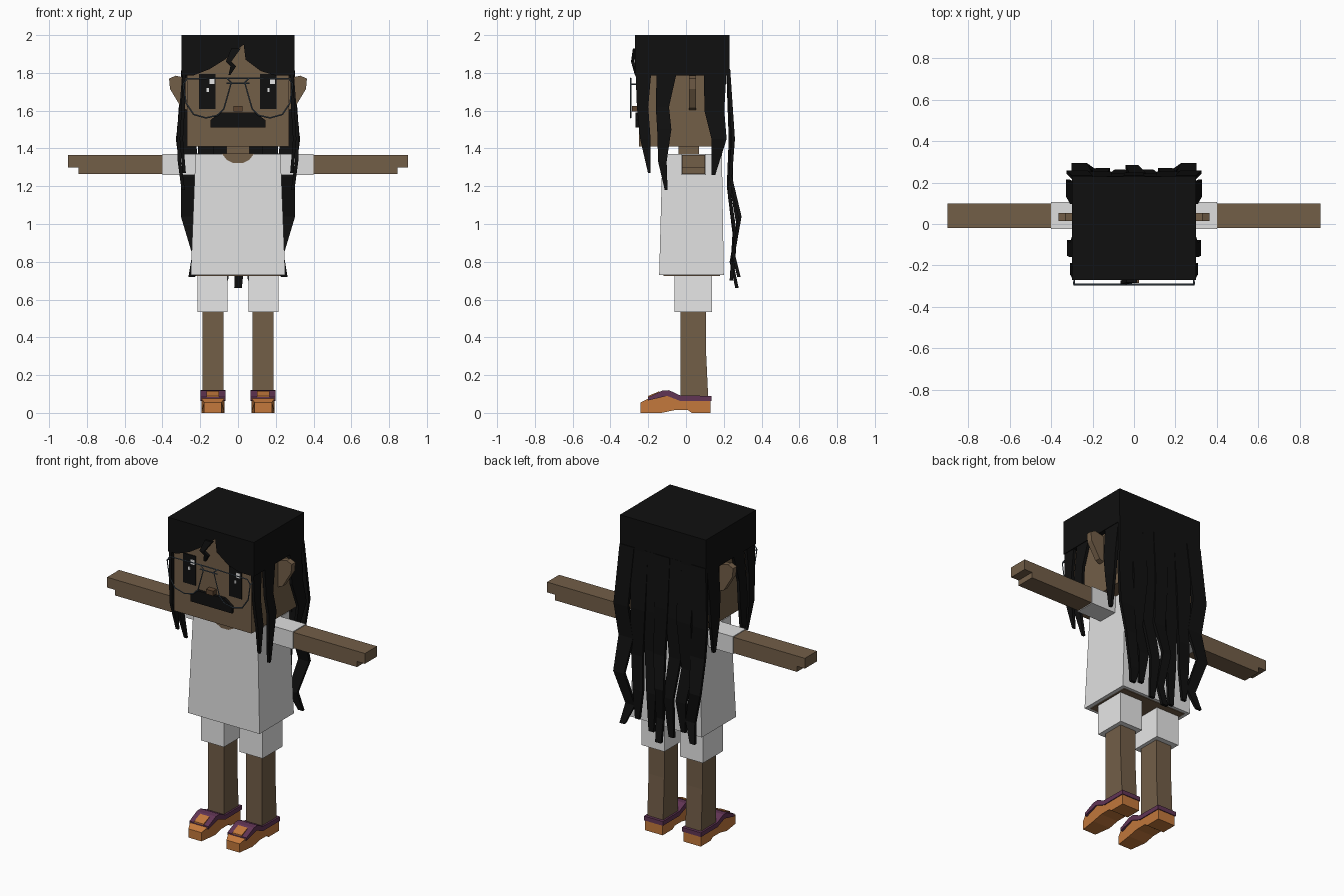
import bpy, bmesh
from mathutils import Vector

cube = bpy.data.objects.get("Cube")
if cube:
    bpy.data.objects.remove(cube, do_unlink=True)


def material(name, r, g, b):
    m = bpy.data.materials.new(name)
    m.use_nodes = True
    m.diffuse_color = (r, g, b, 1)
    m.node_tree.nodes["Principled BSDF"].inputs["Base Color"].default_value = (r, g, b, 1)
    return m


SKIN = material("brown skin", .17, .112, .064)
HAIR = material("black hair", .005, .005, .005)
SHIRT = material("shirt white", .74, .74, .74)
SHORTS = material("shorts white", .8, .8, .8)
ORANGE = material("shoe orange", .55, .19, .045)
PURPLE = material("shoe purple", .12, .035, .09)
WIRE = material("wire grey", .07, .1, .13)
NOSE = material("nose brown", .11, .06, .03)


def loft(name, rings, mat):
    """Closed solid through a list of equal-length rings of points."""
    bm = bmesh.new()
    loops = [[bm.verts.new(p) for p in ring] for ring in rings]
    n = len(loops[0])
    for low, high in zip(loops, loops[1:]):
        for i in range(n):
            j = (i + 1) % n
            bm.faces.new((low[i], low[j], high[j], high[i]))
    bm.faces.new(loops[0])
    bm.faces.new(loops[-1])
    bmesh.ops.recalc_face_normals(bm, faces=bm.faces)
    mesh = bpy.data.meshes.new(name)
    bm.to_mesh(mesh)
    bm.free()
    mesh.materials.append(mat)
    ob = bpy.data.objects.new(name, mesh)
    bpy.context.collection.objects.link(ob)
    return ob


def rect(x, y, z):
    return [(x[0], y[0], z), (x[1], y[0], z), (x[1], y[1], z), (x[0], y[1], z)]


def box(name, x, y, z, mat):
    return loft(name, [rect(x, y, z[0]), rect(x, y, z[1])], mat)


def front_prism(name, pts, y, mat):
    return loft(name, [[(px, d, pz) for px, pz in pts] for d in y], mat)


def side_prism(name, pts, x, mat):
    return loft(name, [[(d, py, pz) for py, pz in pts] for d in x], mat)


def strand(name, path, across, thick=.018):
    """Flat lock of hair; path holds (x, y, z, width)."""
    wide = Vector(across)
    thin = Vector((wide.y, wide.x, 0)) * thick / 2
    rings = []
    for x, y, z, w in path:
        c, h = Vector((x, y, z)), wide * w / 2
        rings.append([c - h - thin, c + h - thin, c + h + thin, c - h + thin])
    return loft(name, rings, HAIR)


def wire(name, pts, closed=False):
    cu = bpy.data.curves.new(name, "CURVE")
    cu.dimensions = "3D"
    cu.bevel_depth = .004
    cu.bevel_resolution = 0
    sp = cu.splines.new("POLY")
    sp.points.add(len(pts) - 1)
    for p, co in zip(sp.points, pts):
        p.co = (*co, 1)
    sp.use_cyclic_u = closed
    cu.materials.append(WIRE)
    ob = bpy.data.objects.new(name, cu)
    bpy.context.collection.objects.link(ob)


# Head, neck and hair cap with a notched fringe
box("head", (-.27, .27), (-.25, .205), (1.41, 1.97), SKIN)
box("neck", (-.06, .06), (-.04, .07), (1.33, 1.42), SKIN)
box("hair_cap", (-.3, .3), (-.24, .23), (1.785, 2), HAIR)
front_prism("fringe", [(-.3, 2), (-.3, 1.785), (-.24, 1.785), (-.15, 1.82), (-.07, 1.87),
                       (.03, 1.95), (.04, 1.87), (.12, 1.81), (.2, 1.785), (.3, 1.785),
                       (.3, 2)], (-.27, -.24), HAIR)
strand("fringe_tuft", [(-.01, -.272, 1.93, .05), (-.05, -.282, 1.86, .03),
                       (-.025, -.275, 1.835, .03), (-.045, -.262, 1.79, .01)], (1, 0, 0))

# Face
for eye, glint, spark in ((-.162, -.137, -.16), (.16, .182, .162)):
    box("eye", (eye - .044, eye + .044), (-.256, -.249), (1.61, 1.795), HAIR)
    box("eye_glint", (glint - .013, glint + .013), (-.259, -.25), (1.74, 1.77), SHORTS)
    box("eye_spark", (spark - .006, spark + .006), (-.259, -.25), (1.7, 1.72), SHORTS)
box("nose", (-.025, .025), (-.285, -.25), (1.595, 1.625), NOSE)
front_prism("moustache", [(-.145, 1.51), (.145, 1.51), (.145, 1.55), (.09, 1.59),
                          (-.1, 1.59), (-.145, 1.55)], (-.268, -.249), HAIR)

# Spectacles
for s in (1, -1):
    rim = [(.035, 1.75), (.06, 1.772), (.27, 1.768), (.29, 1.74), (.275, 1.64),
           (.235, 1.58), (.17, 1.562), (.11, 1.575), (.075, 1.61)]
    wire("glasses_rim", [(s * x, -.292, z) for x, z in rim], True)
    wire("glasses_temple", [(s * .29, -.292, 1.74), (s * .285, -.22, 1.74)])
for z in (1.745, 1.772):
    wire("glasses_bridge", [(-.06, -.292, z), (.06, -.292, z)])

# Hair down the back
strand("back_lock_centre", [(0, .225, 1.82, .1), (0, .24, 1.5, .09), (.015, .24, 1.2, .08),
                            (-.01, .275, 1, .06), (.01, .24, .8, .05), (0, .27, .66, .04)], (1, 0, 0))
for s in (1, -1):
    locks = {
        "outer": [(.25, .225, 1.82, .1), (.275, .25, 1.45, .1), (.25, .235, 1.25, .1),
                  (.265, .285, 1.04, .075), (.21, .25, .84, .065), (.245, .28, .72, .035)],
        "middle": [(.165, .22, 1.82, .12), (.16, .245, 1.45, .1), (.175, .23, 1.15, .08),
                   (.15, .26, .95, .07), (.16, .25, .76, .03)],
        "inner": [(.075, .222, 1.82, .11), (.08, .235, 1.45, .1), (.085, .225, 1.2, .08),
                  (.06, .255, .95, .065), (.07, .24, .7, .035)],
    }
    for label, path in locks.items():
        strand("back_lock_" + label, [(s * x, y, z, w) for x, y, z, w in path], (1, 0, 0))

    # Hair in front of and behind the ears
    sides = {
        "front": [(.285, -.225, 1.82, .085), (.29, -.23, 1.62, .06),
                  (.3, -.215, 1.45, .055), (.285, -.195, 1.27, .012)],
        "temple": [(.285, -.1, 1.82, .11), (.3, -.125, 1.62, .07), (.315, -.115, 1.5, .075),
                   (.31, -.125, 1.33, .045), (.29, -.105, 1.18, .015)],
        "rear": [(.285, .155, 1.82, .12), (.3, .15, 1.6, .105),
                 (.32, .175, 1.45, .08), (.295, .145, 1.26, .02)],
    }
    for label, path in sides.items():
        strand("side_lock_" + label, [(s * x, y, z, w) for x, y, z, w in path], (0, 1, 0))

    # Ears
    ear = [(.26, 1.77), (.33, 1.785), (.365, 1.77), (.36, 1.715), (.3, 1.615), (.26, 1.6)]
    front_prism("ear", [(s * x, z) for x, z in ear], (.015, .052), SKIN)

    # Arms and sleeves
    box("sleeve", (s * .19, s * .4), (-.025, .105), (1.26, 1.37), SHIRT)
    arm = [(.38, 1.365), (.9, 1.365), (.9, 1.3), (.845, 1.3), (.845, 1.265), (.38, 1.265)]
    front_prism("arm", [(s * x, z) for x, z in arm], (-.02, .1), SKIN)

    # Legs and shorts
    box("shorts_leg", (s * .055, s * .215), (-.062, .138), (.535, .76), SHORTS)
    loft("leg", [rect((s * .078, s * .188), (-.03, .118), .07),
                 rect((s * .078, s * .188), (-.03, .105), .35),
                 rect((s * .078, s * .188), (-.03, .105), .55)], SKIN)

    # Shoes
    shoe = side_prism("shoe", [(-.24, 0), (-.13, 0), (-.06, .015), (.01, .015), (.03, 0), (.13, 0),
                               (.13, .07), (-.02, .07), (-.1, .105), (-.2, .075), (-.24, .055)],
                      (s * .072, s * .194), ORANGE)
    for v in shoe.data.vertices:
        if v.co.y < -.22:
            v.co.x = s * .133 + (v.co.x - s * .133) * .75
    side_prism("shoe_trim", [(.135, .063), (.135, .09), (-.03, .092), (-.09, .12), (-.125, .118),
                             (-.2, .083), (-.2, .066), (-.1, .09), (-.03, .063)],
               (s * .067, s * .199), PURPLE)
    side_prism("shoe_tongue", [(-.2, .07), (-.2, .09), (-.14, .115), (-.14, .09)],
               (s * .1, s * .166), ORANGE)

# Shirt, collar opening and torso seen under the hem
loft("shirt", [rect((-.25, .25), (-.142, .2), .73), rect((-.225, .225), (-.125, .19), 1.37)], SHIRT)
box("torso_underside", (-.225, .225), (-.12, .18), (.726, .735), SKIN)
front_prism("collar_opening", [(-.085, 1.372), (-.06, 1.34), (-.025, 1.322), (.025, 1.322),
                               (.06, 1.34), (.085, 1.372)], (-.131, -.122), SKIN)
